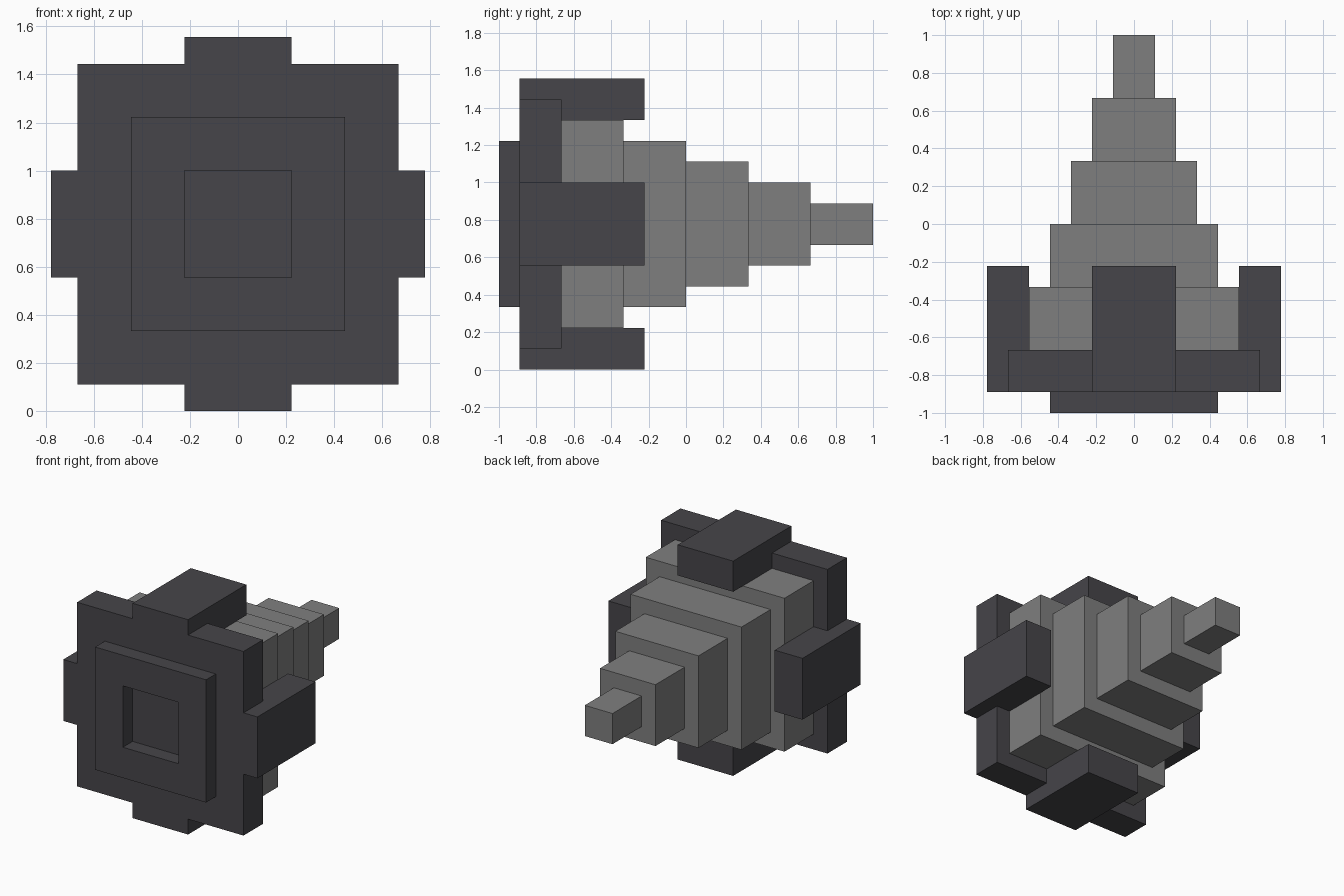
import bpy, bmesh, math
from mathutils import Matrix, Vector

if "Cube" in bpy.data.objects:
    bpy.data.objects.remove(bpy.data.objects["Cube"])

U = 1 / 9          # modelling unit
CZ = 7 * U         # height of the central axis


def material(name, rgb):
    m = bpy.data.materials.new(name)
    m.diffuse_color = (*rgb, 1)
    m.use_nodes = True
    m.node_tree.nodes["Principled BSDF"].inputs["Base Color"].default_value = m.diffuse_color
    return m


DARK = material("charcoal", (0.061, 0.059, 0.067))
GREY = material("mid grey", (0.212, 0.212, 0.212))


def finish(name, bm, mat):
    """Scale from units, lift onto the ground and link the object."""
    bmesh.ops.recalc_face_normals(bm, faces=bm.faces[:])
    bm.transform(Matrix.Translation((0, 0, CZ)) @ Matrix.Scale(U, 4))
    me = bpy.data.meshes.new(name)
    bm.to_mesh(me)
    bm.free()
    me.materials.append(mat)
    ob = bpy.data.objects.new(name, me)
    bpy.context.collection.objects.link(ob)


def square_block(half, y0, y1):
    bm = bmesh.new()
    bmesh.ops.create_cube(bm, size=1)
    bmesh.ops.scale(bm, vec=(2 * half, y1 - y0, 2 * half), verts=bm.verts)
    bmesh.ops.translate(bm, vec=(0, (y0 + y1) / 2, 0), verts=bm.verts)
    return bm


def inset_and_push(bm, face, margin, dy):
    """Inset a face, then extrude the inner face straight along y."""
    bmesh.ops.inset_region(bm, faces=[face], thickness=margin, use_even_offset=True)
    new = bmesh.ops.extrude_discrete_faces(bm, faces=[face])["faces"][0]
    bmesh.ops.translate(bm, vec=(0, dy, 0), verts=new.verts)
    return new


# Front plate with a raised square frame around a shallow recess
bm = square_block(6, -8, -6)
bm.normal_update()
front = min(bm.faces, key=lambda f: f.calc_center_median().y)
front = inset_and_push(bm, front, 2, -1)
bm.normal_update()
inset_and_push(bm, front, 2, 1)
finish("front_plate", bm, DARK)

# Four clamp arms hooked round the plate edges (L profile: radius, y)
ARM = [(5, -6), (6, -6), (6, -8), (7, -8), (7, -2), (5, -2)]
for i, side in enumerate(("top", "right", "bottom", "left")):
    bm = bmesh.new()
    face = bm.faces.new([bm.verts.new((-2, y, r)) for r, y in ARM])
    ext = bmesh.ops.extrude_face_region(bm, geom=[face])["geom"]
    bmesh.ops.translate(bm, vec=(4, 0, 0),
                        verts=[g for g in ext if isinstance(g, bmesh.types.BMVert)])
    bm.transform(Matrix.Rotation(i * math.pi / 2, 4, 'Y'))
    finish(side + "_arm", bm, DARK)

# Stepped body tapering to the rear
for i in range(5):
    y = -6 + 3 * i
    finish(f"body_step_{i + 1}", square_block(5 - i, y, y + 3), GREY)
